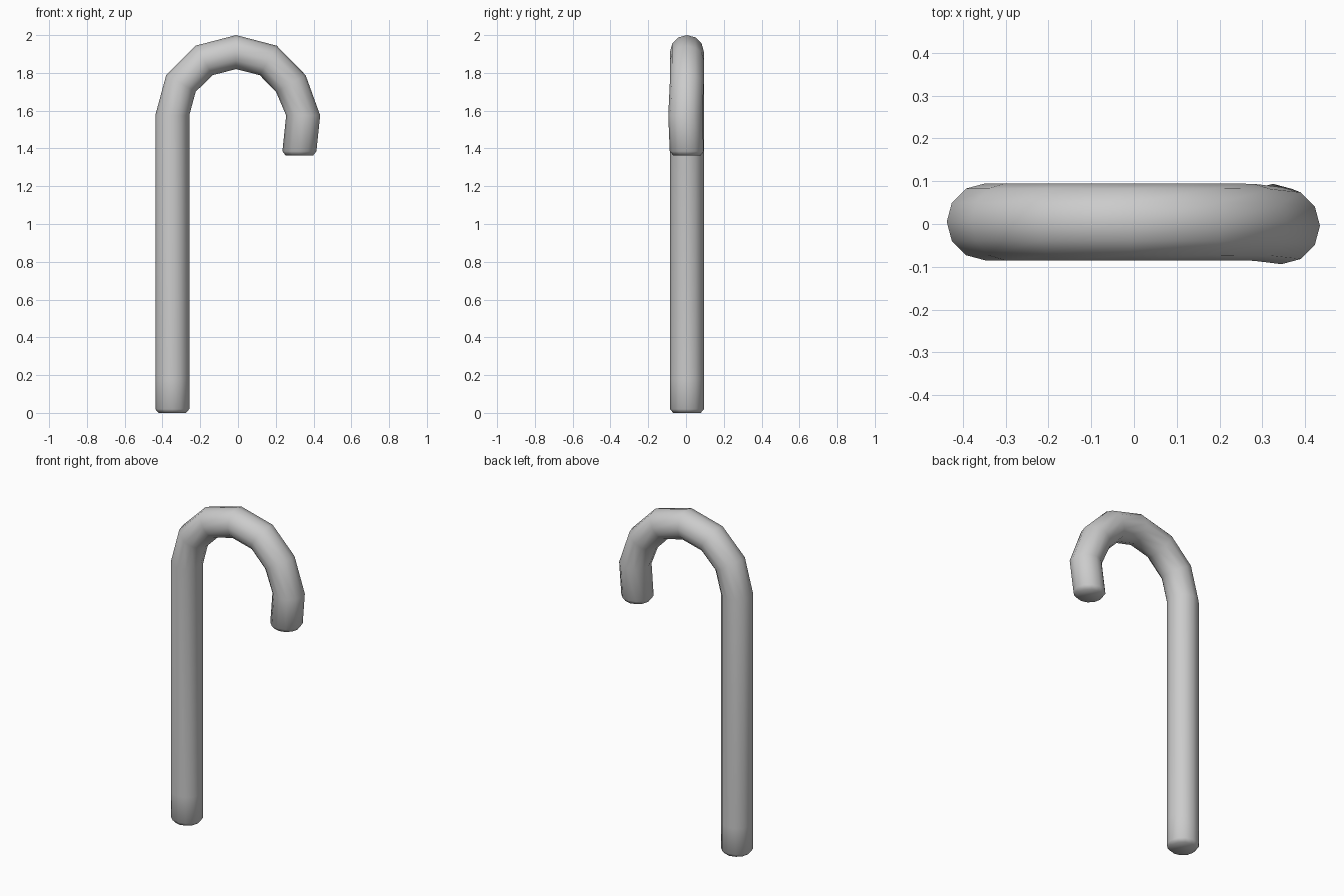
import bpy, bmesh
from math import sin, cos, pi, radians
from mathutils import Vector

cube = bpy.data.objects.get("Cube")
if cube:
    bpy.data.objects.remove(cube, do_unlink=True)

grey = bpy.data.materials.new("plain grey")
grey.use_nodes = True
colour = (0.6, 0.6, 0.6, 1)
grey.diffuse_color = colour
grey.node_tree.nodes["Principled BSDF"].inputs["Base Color"].default_value = colour

RADIUS, TIP, SIDES = 0.09, 0.073, 12

# Centre line: (x, y, z, ring radius, direction of the ring's outer side in degrees)
shaft = [(-0.348, 0.005, 0, TIP, 180), (-0.348, 0.005, 0.02, RADIUS, 180),
         (-0.348, 0.005, 0.18, RADIUS, 180), (-0.348, 0.005, 1.575, RADIUS, 180)]
hook = [(-0.302, 0.005, 1.745, RADIUS, 150), (-0.18, 0.005, 1.866, RADIUS, 120),
        (-0.01, 0.005, 1.91, RADIUS, 90), (0.16, 0.005, 1.866, RADIUS, 60),
        (0.28, 0.004, 1.743, RADIUS, 30), (0.345, -0.004, 1.575, RADIUS, 0)]
tip = [(0.325, 0.004, 1.385, RADIUS, 0), (0.325, 0.005, 1.363, TIP, 0)]

# Sweep a round section along the centre line
bm = bmesh.new()
rings = []
for x, y, z, r, deg in shaft + hook + tip:
    a = radians(deg)
    outward = Vector((cos(a), 0, sin(a)))
    side = Vector((0, 1, 0))
    steps = [2 * pi * i / SIDES for i in range(SIDES)]
    rings.append([bm.verts.new(Vector((x, y, z)) + r * (outward * cos(t) + side * sin(t)))
                  for t in steps])
for low, high in zip(rings, rings[1:]):
    for i in range(SIDES):
        j = (i + 1) % SIDES
        bm.faces.new((low[i], low[j], high[j], high[i]))

# Flat end caps
bm.faces.new(rings[0])
bm.faces.new(rings[-1])
bmesh.ops.recalc_face_normals(bm, faces=bm.faces)
for f in bm.faces:
    f.smooth = True

mesh = bpy.data.meshes.new("hooked_cane")
bm.to_mesh(mesh)
bm.free()
mesh.materials.append(grey)
cane = bpy.data.objects.new("hooked_cane", mesh)
bpy.context.collection.objects.link(cane)
